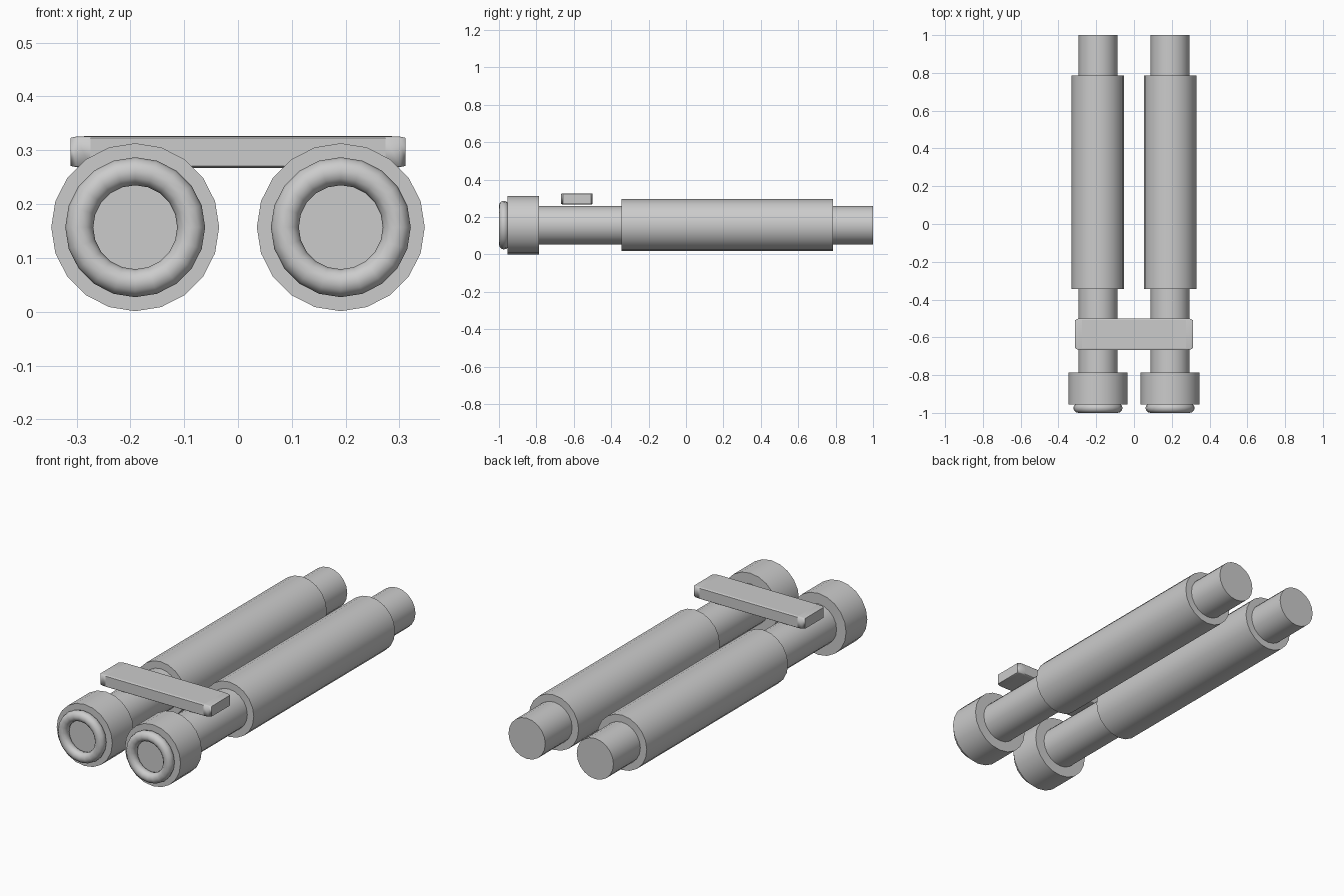
import bpy
import math

if "Cube" in bpy.data.objects:
    bpy.data.objects.remove(bpy.data.objects["Cube"])

AXIS_X, AXIS_Z, SIDES = 0.191, 0.157, 20


def finish(name):
    obj = bpy.context.object
    obj.name = name
    bpy.ops.object.shade_smooth_by_angle(angle=math.radians(35))
    return obj


def tube(name, x, radius, y0, y1):
    bpy.ops.mesh.primitive_cylinder_add(
        vertices=SIDES, radius=radius, depth=y1 - y0,
        location=(x, (y0 + y1) / 2, AXIS_Z), rotation=(math.pi / 2, 0, 0))
    return finish(name)


for side, sign in (("left", -1), ("right", 1)):
    x = sign * AXIS_X
    # Slim inner barrel, thick outer sleeve and front collar
    tube(side + "_barrel", x, 0.103, -0.80, 1.0)
    tube(side + "_sleeve", x, 0.139, -0.345, 0.785)
    tube(side + "_collar", x, 0.156, -0.955, -0.785)
    # Rounded ring on the front of the collar
    bpy.ops.mesh.primitive_torus_add(
        major_segments=SIDES, minor_segments=12,
        major_radius=0.104, minor_radius=0.026,
        location=(x, -0.974, AXIS_Z), rotation=(math.pi / 2, 0, 0))
    bpy.ops.object.shade_smooth()
    bpy.context.object.name = side + "_front_ring"

# Cross bar over both barrels; bevel stretches with the object scale
bpy.ops.mesh.primitive_cube_add(size=1, location=(0, -0.583, 0.297))
bar = finish("cross_bar")
bar.scale = (0.623, 0.168, 0.059)
bevel = bar.modifiers.new("soft_edges", 'BEVEL')
bevel.width = 0.06
bevel.segments = 2
